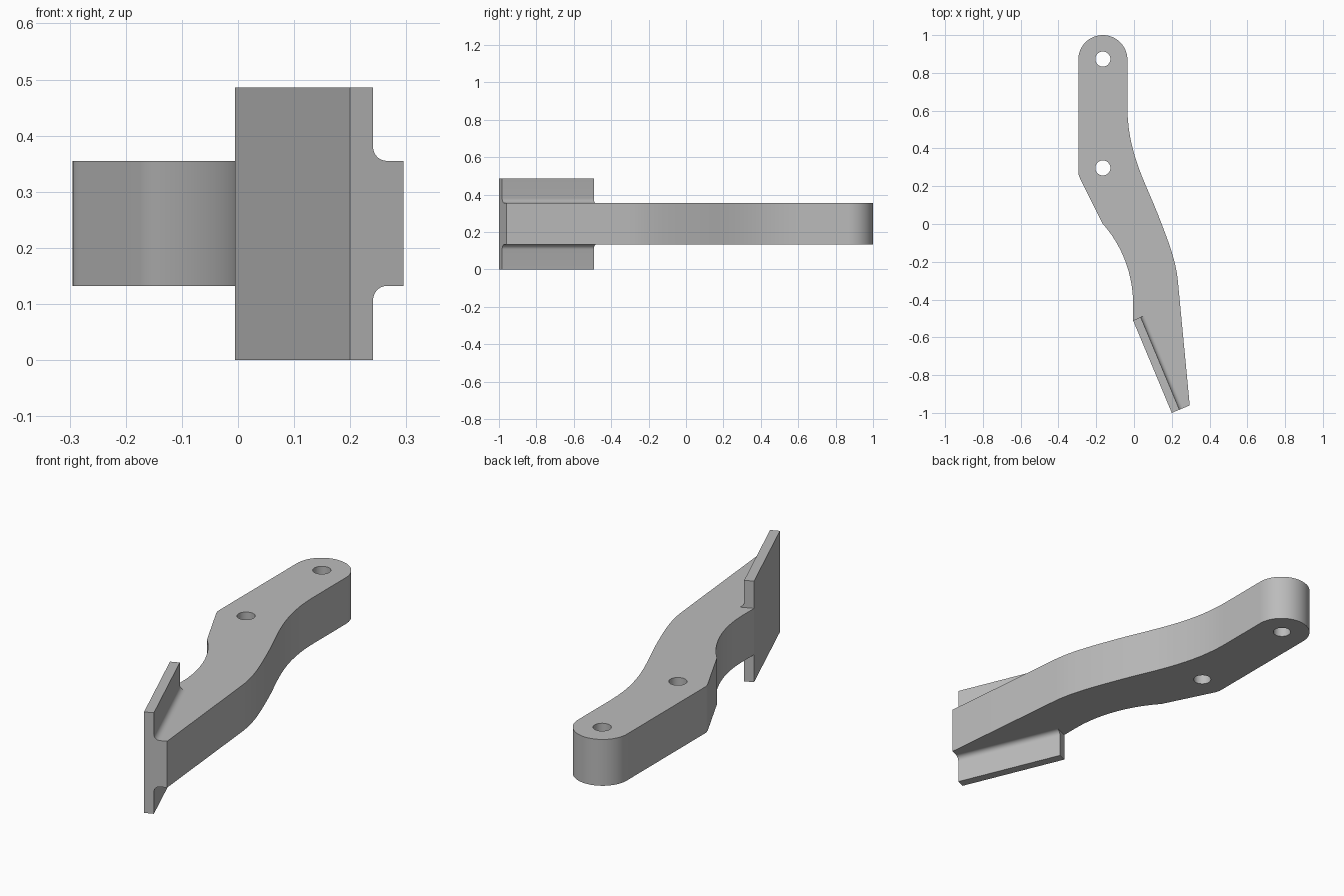
import bpy, bmesh, math
from mathutils import Vector
from mathutils.geometry import interpolate_bezier

default = bpy.data.objects.get("Cube")
if default:
    bpy.data.objects.remove(default)

grey = bpy.data.materials.new("plain_grey")
grey.use_nodes = True
grey.diffuse_color = (0.5, 0.5, 0.5, 1)
grey.node_tree.nodes["Principled BSDF"].inputs["Base Color"].default_value = (0.5, 0.5, 0.5, 1)

HEIGHT = 0.486                  # flange height
LOW, HIGH = 0.132, 0.355        # arm underside and top
THICK, FILLET = 0.044, 0.026    # flange thickness and fillet radius


def prism(name, points, sweep):
    """Extrude a closed 3D outline along a vector."""
    bm = bmesh.new()
    face = bm.faces.new([bm.verts.new(p) for p in points])
    new = bmesh.ops.extrude_face_region(bm, geom=[face])["geom"]
    bmesh.ops.translate(bm, vec=sweep, verts=[v for v in new if isinstance(v, bmesh.types.BMVert)])
    bmesh.ops.recalc_face_normals(bm, faces=bm.faces)
    mesh = bpy.data.meshes.new(name)
    bm.to_mesh(mesh)
    bm.free()
    mesh.materials.append(grey)
    obj = bpy.data.objects.new(name, mesh)
    bpy.context.collection.objects.link(obj)
    return obj


def arc(cx, cy, r, start, end, steps):
    angles = [math.radians(start + (end - start) * i / steps) for i in range(steps + 1)]
    return [(cx + r * math.cos(a), cy + r * math.sin(a)) for a in angles]


def bezier(a, b, c, d, steps=14):
    return [tuple(p) for p in interpolate_bezier(*(Vector(q) for q in (a, b, c, d)), steps)]


def select_only(obj):
    bpy.ops.object.select_all(action='DESELECT')
    obj.select_set(True)
    bpy.context.view_layer.objects.active = obj


# Flange frame: running direction and the normal that points into the arm
start, end = Vector((-0.005, -0.51, 0)), Vector((0.2, -1.0, 0))
run = end - start
normal = Vector((-run.y, run.x, 0)).normalized()
inner_start, inner_end = start + normal * THICK, end + normal * THICK
tip = end + normal * 0.103

# Arm: rounded end, S-shaped outer edge, tapered tip, hollowed inner edge
outline = arc(-0.165, 0.87, 0.13, 180, 0, 32)
outline += bezier((-0.035, 0.62), (-0.035, 0.38), (0.06, 0.22), (0.125, 0.055))
outline += bezier((0.125, 0.055), (0.19, -0.11), (0.222, -0.2), (0.232, -0.3))[1:]
outline += [tuple(p.xy) for p in (tip, inner_end, inner_start, start)]
outline += bezier((-0.005, -0.42), (-0.005, -0.22), (-0.1, -0.07), (-0.165, 0.0))
outline += bezier((-0.175, 0.02), (-0.21, 0.09), (-0.25, 0.17), (-0.283, 0.236), 2)
outline += bezier((-0.283, 0.236), (-0.291, 0.252), (-0.295, 0.262), (-0.295, 0.28), 5)[1:]
arm = prism("arm", [(x, y, LOW) for x, y in outline], Vector((0, 0, HIGH - LOW)))

# Two bolt holes through the arm
for y in (0.873, 0.297):
    ring = arc(-0.165, y, 0.04, 0, 360, 32)[:-1]
    cutter = prism("hole_cutter", [(px, py, 0) for px, py in ring], Vector((0, 0, HEIGHT)))
    cutter.hide_render = True
    cut = arm.modifiers.new("hole", 'BOOLEAN')
    cut.operation, cut.solver, cut.object = 'DIFFERENCE', 'EXACT', cutter
    select_only(arm)
    bpy.ops.object.modifier_apply(modifier=cut.name)
    bpy.data.objects.remove(cutter)

# Flange: flat plate with a concave fillet above and below the arm
edge = THICK + FILLET
profile = [(0, 0), (THICK, 0)]
profile += arc(edge, LOW - FILLET, FILLET, 180, 90, 8)
profile += [(THICK, LOW), (THICK, HIGH)]
profile += arc(edge, HIGH + FILLET, FILLET, 270, 180, 8)
profile += [(THICK, HEIGHT), (0, HEIGHT)]
flange = prism("flange", [start + normal * d + Vector((0, 0, z)) for d, z in profile], run)

for part in (arm, flange):
    select_only(part)
    bpy.ops.object.shade_smooth_by_angle(angle=math.radians(25))
